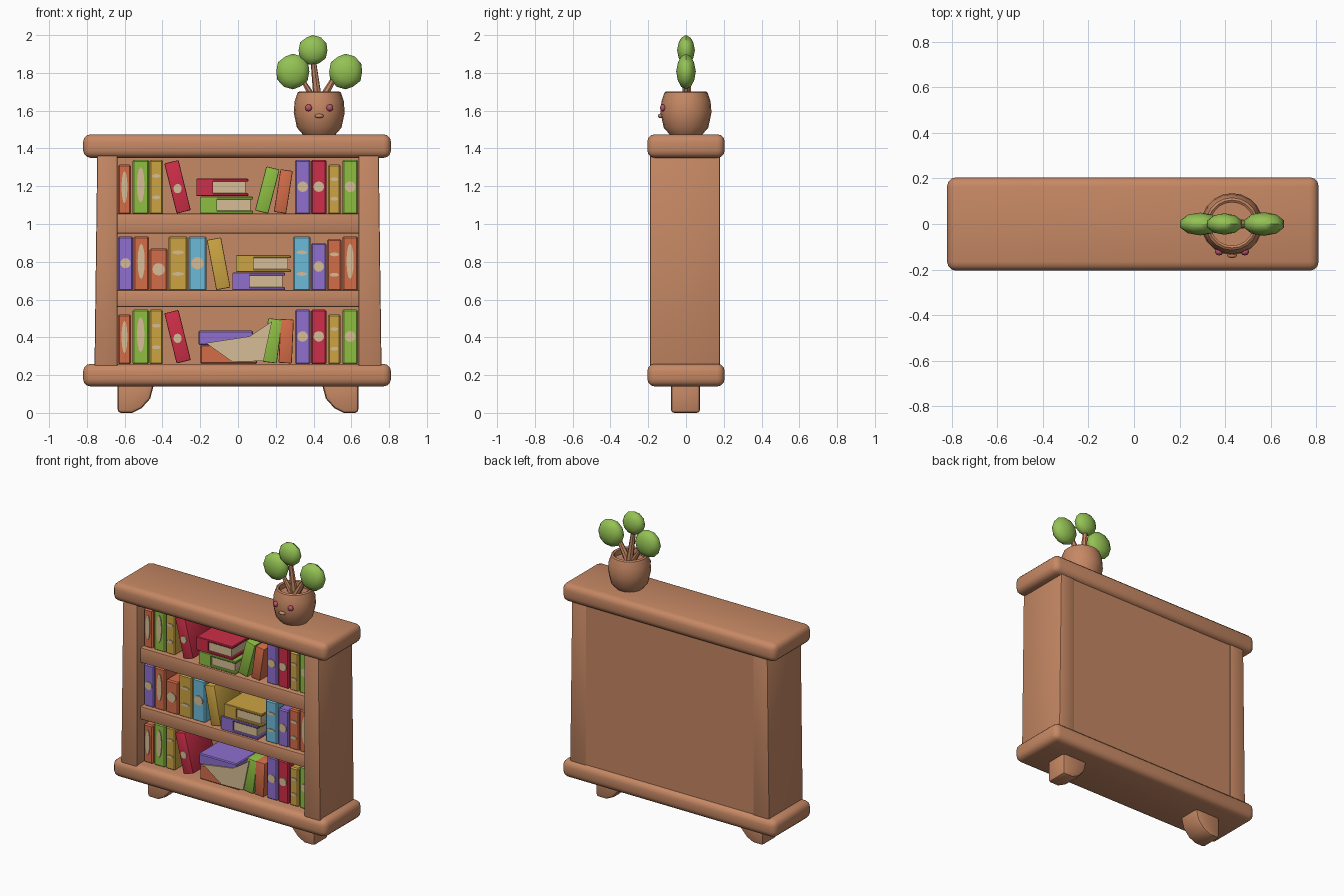
import bpy, bmesh, math
from mathutils import Vector, Matrix

if "Cube" in bpy.data.objects:
    bpy.data.objects.remove(bpy.data.objects["Cube"])


def material(name, r, g, b):
    m = bpy.data.materials.new(name)
    m.diffuse_color = [((c / 255 + 0.055) / 1.055) ** 2.4 for c in (r, g, b)] + [1]
    m.use_nodes = True
    m.node_tree.nodes["Principled BSDF"].inputs["Base Color"].default_value = m.diffuse_color
    return m


WOOD = material("warm wood", 198, 136, 100)
LEAF = material("leaf green", 148, 194, 84)
GREEN = material("book green", 142, 190, 66)
RED = material("book red", 206, 46, 72)
PURPLE = material("book purple", 142, 110, 206)
YELLOW = material("book yellow", 204, 164, 66)
BLUE = material("book blue", 108, 186, 216)
ORANGE = material("book orange", 212, 108, 72)
CREAM = material("page cream", 214, 190, 150)
PINK = material("cheek pink", 186, 82, 104)


def finish(bm, name, mat):
    bmesh.ops.recalc_face_normals(bm, faces=bm.faces)
    me = bpy.data.meshes.new(name)
    bm.to_mesh(me)
    bm.free()
    me.materials.append(mat)
    ob = bpy.data.objects.new(name, me)
    bpy.context.collection.objects.link(ob)
    return ob


def box(name, mat, x0, x1, y0, y1, z0, z1, bev=0.0, seg=2):
    bm = bmesh.new()
    bmesh.ops.create_cube(bm, size=1)
    for v in bm.verts:
        v.co = ((x0 + x1) / 2 + v.co.x * (x1 - x0),
                (y0 + y1) / 2 + v.co.y * (y1 - y0),
                (z0 + z1) / 2 + v.co.z * (z1 - z0))
    if bev:
        bmesh.ops.bevel(bm, geom=bm.edges[:], offset=bev, segments=seg,
                        profile=0.5, affect='EDGES')
    return finish(bm, name, mat)


def prism(name, mat, pts, y0, y1, bev=0.0):
    """Extrude an x-z outline from y0 to y1."""
    bm = bmesh.new()
    f = bm.faces.new([bm.verts.new((x, y0, z)) for x, z in pts])
    ext = bmesh.ops.extrude_face_region(bm, geom=[f])
    for v in ext["geom"]:
        if isinstance(v, bmesh.types.BMVert):
            v.co.y = y1
    if bev:
        bmesh.ops.recalc_face_normals(bm, faces=bm.faces)
        sharp = [e for e in bm.edges if e.calc_face_angle(0) > 0.9]
        bmesh.ops.bevel(bm, geom=sharp, offset=bev, segments=2,
                        profile=0.5, affect='EDGES')
    return finish(bm, name, mat)


def oval(name, mat, x, z, rx, rz, y, n=12):
    pts = [(x + rx * math.cos(2 * math.pi * i / n), z + rz * math.sin(2 * math.pi * i / n))
           for i in range(n)]
    return prism(name, mat, pts, y - 0.006, y + 0.002)


def ellipsoid(name, mat, c, r):
    bm = bmesh.new()
    bmesh.ops.create_icosphere(bm, subdivisions=2, radius=1)
    for v in bm.verts:
        v.co = Vector(c) + Vector((v.co.x * r[0], v.co.y * r[1], v.co.z * r[2]))
    return finish(bm, name, mat)


def stem(name, a, b, r0, r1):
    a, b = Vector(a), Vector(b)
    bm = bmesh.new()
    bmesh.ops.create_cone(bm, cap_ends=True, segments=7, radius1=r0, radius2=r1,
                          depth=(b - a).length)
    q = (b - a).to_track_quat('Z', 'Y').to_matrix().to_4x4()
    bmesh.ops.transform(bm, matrix=Matrix.Translation((a + b) / 2) @ q, verts=bm.verts)
    return finish(bm, name, WOOD)


# Cabinet carcass
box("top_slab", WOOD, -0.82, 0.81, -0.205, 0.205, 1.35, 1.475, 0.04, 3)
box("base_slab", WOOD, -0.82, 0.81, -0.205, 0.205, 0.14, 0.26, 0.04, 3)
box("back_panel", WOOD, -0.73, 0.73, 0.13, 0.175, 0.24, 1.37)
for s, side in ((-1, "left"), (1, "right")):
    prism(side + "_panel", WOOD, [(s * 0.637, 0.22), (s * 0.76, 0.22),
                                  (s * 0.745, 1.38), (s * 0.637, 1.38)], -0.19, 0.18, 0.008)
    # Quarter-round foot
    arc = [(0.56, 0.0), (0.51, 0.025), (0.465, 0.075), (0.44, 0.17)]
    prism(side + "_foot", WOOD, [(s * x, z) for x, z in [(0.637, 0.17), (0.637, 0.0)] + arc],
          -0.08, 0.075, 0.018)
for i, (z0, z1) in enumerate(((0.56, 0.65), (0.95, 1.055))):
    box("shelf_%d" % i, WOOD, -0.645, 0.645, -0.15, 0.15, z0, z1, 0.008)

# Books
FRONT, BACK = -0.12, 0.12


def book(mat, x0, x1, floor, h, mark=None):
    box("upright_book", mat, x0 + 0.002, x1 - 0.002, FRONT, BACK, floor - 0.005, floor + h, 0.008, 1)
    xm, w, z = (x0 + x1) / 2, x1 - x0, floor + h / 2
    if mark == "slot":
        oval("spine_label", CREAM, xm, z + 0.01, w * 0.22, h * 0.33, FRONT)
    elif mark == "dot":
        oval("spine_dot", CREAM, xm, z, w * 0.33, w * 0.33, FRONT)
    elif mark == "bars":
        for dz in (-0.2, 0.2):
            oval("spine_bar", CREAM, xm, z + dz * h, w * 0.3, 0.01, FRONT)


def leaning(mat, xb, xt, w, floor, h, dot=False):
    """Sheared leaning book; xb and xt are the left edge at bottom and top."""
    d = (xt - xb) / h * w
    lift = max(d, 0)
    pts = [(xb, floor + lift), (xb + w, floor + lift - d),
           (xt + w, floor + h - d), (xt, floor + h)]
    prism("leaning_book", mat, pts, FRONT - 0.01, BACK, 0.006)
    if dot:
        oval("cover_dot", CREAM, (xb + xt + w) / 2, floor + h * 0.5, 0.022, 0.025, FRONT - 0.01)


def lying(mat, x0, x1, z0, z1):
    """Flat book: two boards, a spine and a page block."""
    f, t = FRONT - 0.02, 0.016
    box("lower_cover", mat, x0, x1, f, BACK, z0, z0 + t, 0.004, 1)
    box("upper_cover", mat, x0, x1, f, BACK, z1 - t, z1, 0.004, 1)
    box("book_spine", mat, x0, x0 + (x1 - x0) * 0.32, f, BACK, z0 + 0.003, z1 - 0.003)
    box("page_block", CREAM, x0 + 0.05, x1 - 0.015, f + 0.012, BACK - 0.01, z0 + t, z1 - t)


def outer_row(floor):
    book(ORANGE, -0.637, -0.565, floor, 0.26, "slot")
    book(GREEN, -0.56, -0.47, floor, 0.285, "slot")
    book(YELLOW, -0.47, -0.395, floor, 0.285, "bars")
    leaning(RED, -0.325, -0.39, 0.075, floor, 0.265, True)
    book(PURPLE, 0.30, 0.385, floor, 0.285, "dot")
    book(RED, 0.385, 0.47, floor, 0.285, "dot")
    book(YELLOW, 0.475, 0.545, floor, 0.26, "bars")
    book(GREEN, 0.55, 0.637, floor, 0.285, "dot")


# Top shelf
outer_row(1.055)
lying(GREEN, -0.20, 0.08, 1.055, 1.145)
lying(RED, -0.22, 0.055, 1.147, 1.24)
leaning(GREEN, 0.09, 0.15, 0.07, 1.055, 0.25)
leaning(ORANGE, 0.19, 0.225, 0.065, 1.055, 0.235)

# Middle shelf
M = 0.65
book(PURPLE, -0.637, -0.555, M, 0.285, "dot")
book(ORANGE, -0.555, -0.47, M, 0.285, "slot")
book(ORANGE, -0.47, -0.37, M, 0.22, "dot")
book(YELLOW, -0.37, -0.265, M, 0.285, "bars")
book(BLUE, -0.265, -0.165, M, 0.285, "dot")
leaning(YELLOW, -0.115, -0.165, 0.075, M, 0.265)
lying(PURPLE, -0.03, 0.25, M, 0.743)
lying(YELLOW, -0.01, 0.28, 0.745, 0.835)
book(BLUE, 0.29, 0.385, M, 0.285, "bars")
book(PURPLE, 0.385, 0.47, M, 0.25, "dot")
book(ORANGE, 0.47, 0.55, M, 0.27, "bars")
book(ORANGE, 0.55, 0.637, M, 0.285, "slot")

# Bottom shelf with an open page leaning on the flat books
outer_row(0.262)
box("flat_book_low", ORANGE, -0.20, 0.10, FRONT - 0.01, BACK, 0.26, 0.36, 0.006, 1)
box("flat_book_high", PURPLE, -0.21, 0.08, FRONT - 0.01, BACK, 0.36, 0.435, 0.006, 1)
leaning(GREEN, 0.13, 0.16, 0.075, 0.262, 0.24)
leaning(ORANGE, 0.215, 0.225, 0.07, 0.262, 0.235)
prism("loose_page", CREAM, [(-0.17, 0.37), (0.06, 0.405), (0.18, 0.485), (0.135, 0.275),
                            (-0.03, 0.27)], FRONT - 0.018, FRONT - 0.01)

# Plant pot, lathed
PX = 0.43
profile = [(0.0, 1.472), (0.085, 1.472), (0.118, 1.51), (0.135, 1.59), (0.13, 1.65),
           (0.115, 1.695), (0.105, 1.702), (0.095, 1.695), (0.095, 1.66), (0.0, 1.66)]
bm = bmesh.new()
verts = [bm.verts.new((r, 0, z)) for r, z in profile]
edges = [bm.edges.new(p) for p in zip(verts, verts[1:])]
bmesh.ops.spin(bm, geom=verts + edges, cent=(0, 0, 0), axis=(0, 0, 1),
               angle=2 * math.pi, steps=20)
bmesh.ops.remove_doubles(bm, verts=bm.verts, dist=0.0005)
bmesh.ops.translate(bm, vec=(PX, 0, 0), verts=bm.verts)
finish(bm, "plant_pot", WOOD)

# Pot face
for s in (-1, 1):
    ellipsoid("pot_cheek", PINK, (PX + s * 0.056, -0.122, 1.615), (0.019, 0.016, 0.019))
ellipsoid("pot_mouth", WOOD, (PX, -0.135, 1.572), (0.024, 0.015, 0.012))

# Stems and leaves
stem("left_stem", (0.415, 0, 1.64), (0.33, 0, 1.78), 0.02, 0.01)
stem("middle_stem", (0.425, 0.01, 1.64), (0.397, 0, 1.88), 0.024, 0.014)
stem("right_stem", (0.435, 0, 1.64), (0.52, 0, 1.79), 0.024, 0.014)
ellipsoid("left_leaf", LEAF, (0.29, 0, 1.807), (0.092, 0.05, 0.094))
ellipsoid("middle_leaf", LEAF, (0.397, 0, 1.92), (0.08, 0.047, 0.08))
ellipsoid("right_leaf", LEAF, (0.57, 0, 1.807), (0.092, 0.052, 0.094))

# Soft shading with crisp edges
bpy.ops.object.select_all(action='SELECT')
bpy.context.view_layer.objects.active = bpy.context.scene.objects[0]
bpy.ops.object.shade_smooth_by_angle(angle=math.radians(35))
